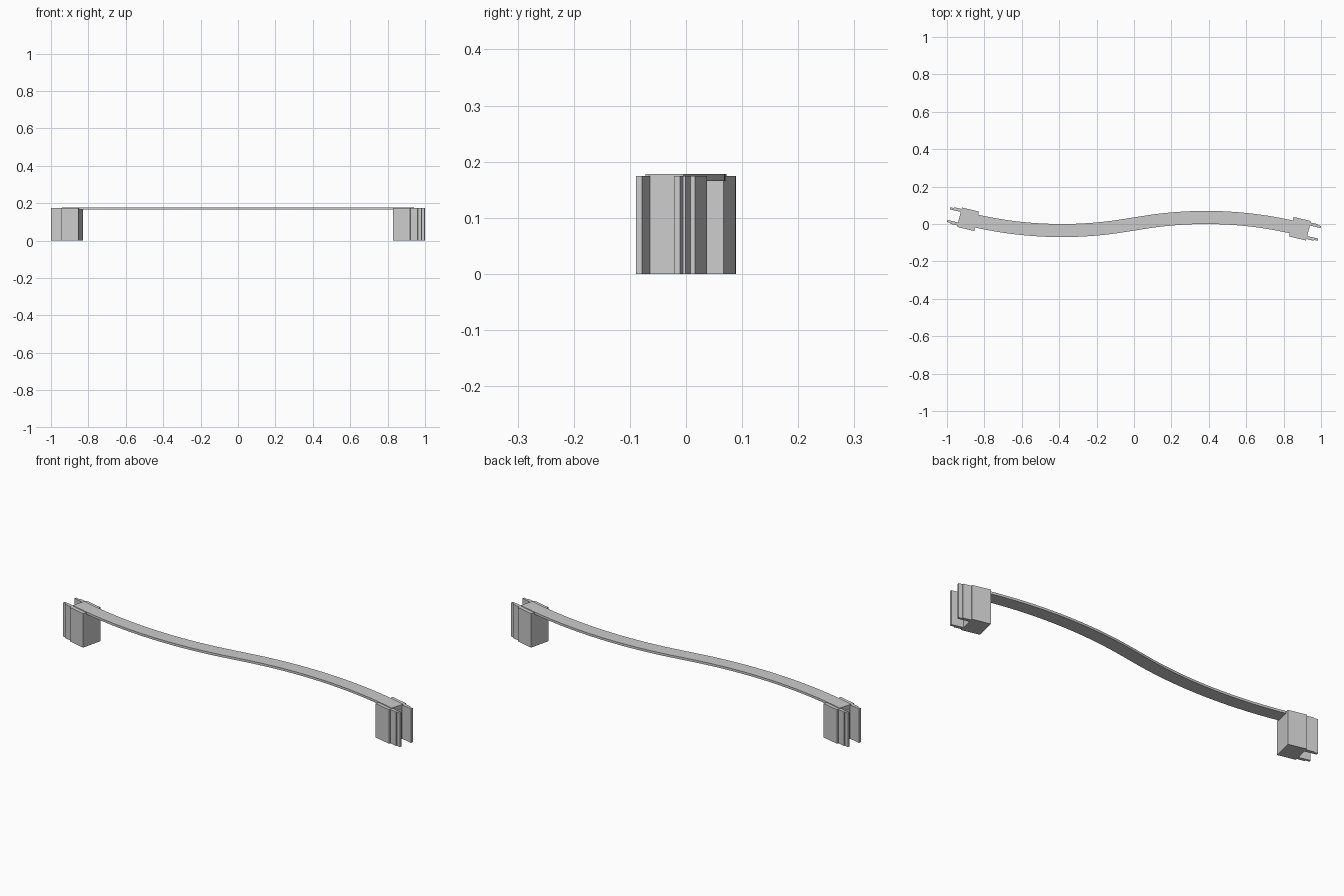
import bpy, bmesh
from math import sin, cos, asin, radians

if "Cube" in bpy.data.objects:
    bpy.data.objects.remove(bpy.data.objects["Cube"])


def prism(name, outline, z0, z1):
    bm = bmesh.new()
    base = bm.faces.new([bm.verts.new((x, y, z0)) for x, y in outline])
    top = bmesh.ops.extrude_face_region(bm, geom=[base])["geom"]
    for v in top:
        if isinstance(v, bmesh.types.BMVert):
            v.co.z = z1
    bmesh.ops.recalc_face_normals(bm, faces=bm.faces)
    me = bpy.data.meshes.new(name)
    bm.to_mesh(me)
    bm.free()
    ob = bpy.data.objects.new(name, me)
    bpy.context.collection.objects.link(ob)
    return ob


# S-shaped deck: two equal arcs, point-symmetric about the origin
R, PEAK, TOP, HALF_W = 2.09, 0.385, 0.035, 0.035
END, N = 0.933, 24
a0, a1 = -asin(PEAK / R), asin((END - PEAK) / R)
half = []
for i in range(N + 1):
    a = a0 + (a1 - a0) * i / N
    half.append((PEAK + R * sin(a), TOP - R * (1 - cos(a)), a))
y0 = half[0][1]
half[0] = (0, 0, half[0][2])
path = [(-x, -y, a) for x, y, a in reversed(half[1:])] + half


def side(d):
    return [(x + d * sin(a), y + d * cos(a)) for x, y, a in path]


deck = prism("deck", side(HALF_W) + side(-HALF_W)[::-1], 0.166, 0.178)
bpy.context.view_layer.objects.active = deck
deck.select_set(True)
bpy.ops.object.shade_smooth_by_angle(angle=radians(20))

# End piers: block with two stepped connector tongues, in local coordinates
upper = [(-0.093, 0.0535), (0, 0.0535), (0, 0.0455), (0.04, 0.0455),
         (0.04, 0.0405), (0.061, 0.0405), (0.061, 0.029), (0, 0.029)]
profile = upper + [(u, -v) for u, v in reversed(upper)]
ang = radians(-13.3)
for name, s in (("right_pier", 1), ("left_pier", -1)):
    pts = [(s * (0.932 + u * cos(ang) - v * sin(ang)),
            s * (-0.036 + u * sin(ang) + v * cos(ang))) for u, v in profile]
    prism(name, pts, 0, 0.1745)
